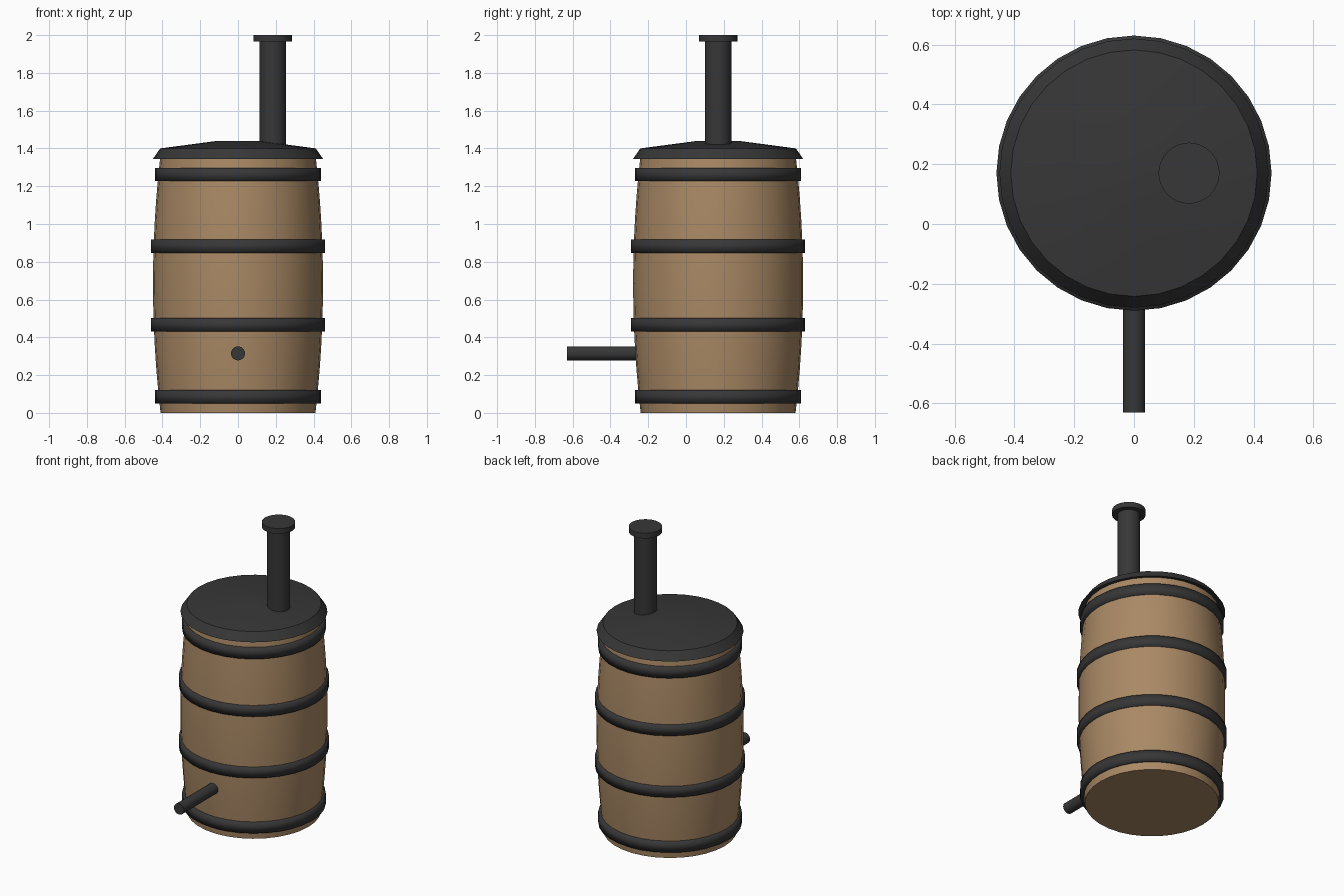
import bpy
import math
from mathutils import Matrix, Vector

cube = bpy.data.objects.get("Cube")
if cube:
    bpy.data.objects.remove(cube, do_unlink=True)


def make_material(name, color):
    mat = bpy.data.materials.new(name)
    mat.use_nodes = True
    mat.diffuse_color = color
    mat.node_tree.nodes["Principled BSDF"].inputs["Base Color"].default_value = color
    return mat


wood = make_material("oak_wood", (0.40, 0.25, 0.13, 1))
iron = make_material("dark_iron", (0.038, 0.038, 0.038, 1))

CENTRE = Vector((0, 0.17, 0))


def turned(name, profile, mat, location=CENTRE, sides=32, ring=False, angle=40, tilt=0):
    """Revolve (radius, height) points; a ring closes its section, others get end caps."""
    verts, faces = [], []
    for r, z in profile:
        for i in range(sides):
            a = math.tau * i / sides
            verts.append((r * math.cos(a), r * math.sin(a), z))
    rows = len(profile)
    for row in range(rows if ring else rows - 1):
        low, high = row * sides, (row + 1) % rows * sides
        for i in range(sides):
            j = (i + 1) % sides
            faces.append((low + i, low + j, high + j, high + i))
    if not ring:
        faces.append(tuple(reversed(range(sides))))
        faces.append(tuple(range((rows - 1) * sides, rows * sides)))
    mesh = bpy.data.meshes.new(name)
    mesh.from_pydata(verts, [], faces)
    mesh.transform(Matrix.Rotation(tilt, 4, "X"))
    mesh.materials.append(mat)
    obj = bpy.data.objects.new(name, mesh)
    obj.location = location
    bpy.context.collection.objects.link(obj)
    bpy.ops.object.select_all(action="DESELECT")
    obj.select_set(True)
    bpy.context.view_layer.objects.active = obj
    bpy.ops.object.shade_smooth_by_angle(angle=math.radians(angle))
    return obj


# Bulging wooden body
HEIGHT, END_RADIUS, BULGE = 1.37, 0.41, 0.04
body = []
for k in range(13):
    t = k / 12
    body.append((END_RADIUS + BULGE * (1 - (2 * t - 1) ** 2), HEIGHT * t))
turned("barrel_body", body, wood)

# Iron hoops
for name, z, r in (("bottom_hoop", 0.085, 0.44), ("lower_hoop", 0.467, 0.46),
                   ("upper_hoop", 0.882, 0.46), ("top_hoop", 1.262, 0.44)):
    h = 0.035
    turned(name, [(r - 0.05, z - h), (r, z - h), (r, z + h), (r - 0.05, z + h)],
           iron, ring=True, angle=100)

# Shallow domed lid with a flared rim
turned("lid", [(0.40, 1.36), (0.45, 1.345), (0.412, 1.40), (0.11, 1.44)], iron)

# Chimney pipe and its cap
pipe_place = CENTRE + Vector((0.184, 0, 0))
turned("chimney_pipe", [(0.07, 1.40), (0.07, 1.97)], iron, pipe_place)
turned("chimney_cap", [(0.102, 1.965), (0.102, 2.0)], iron, pipe_place)

# Spout sticking out of the front
turned("spout", [(0.037, 0), (0.037, 0.43)], iron, Vector((0, -0.20, 0.315)),
       sides=24, tilt=math.pi / 2)
